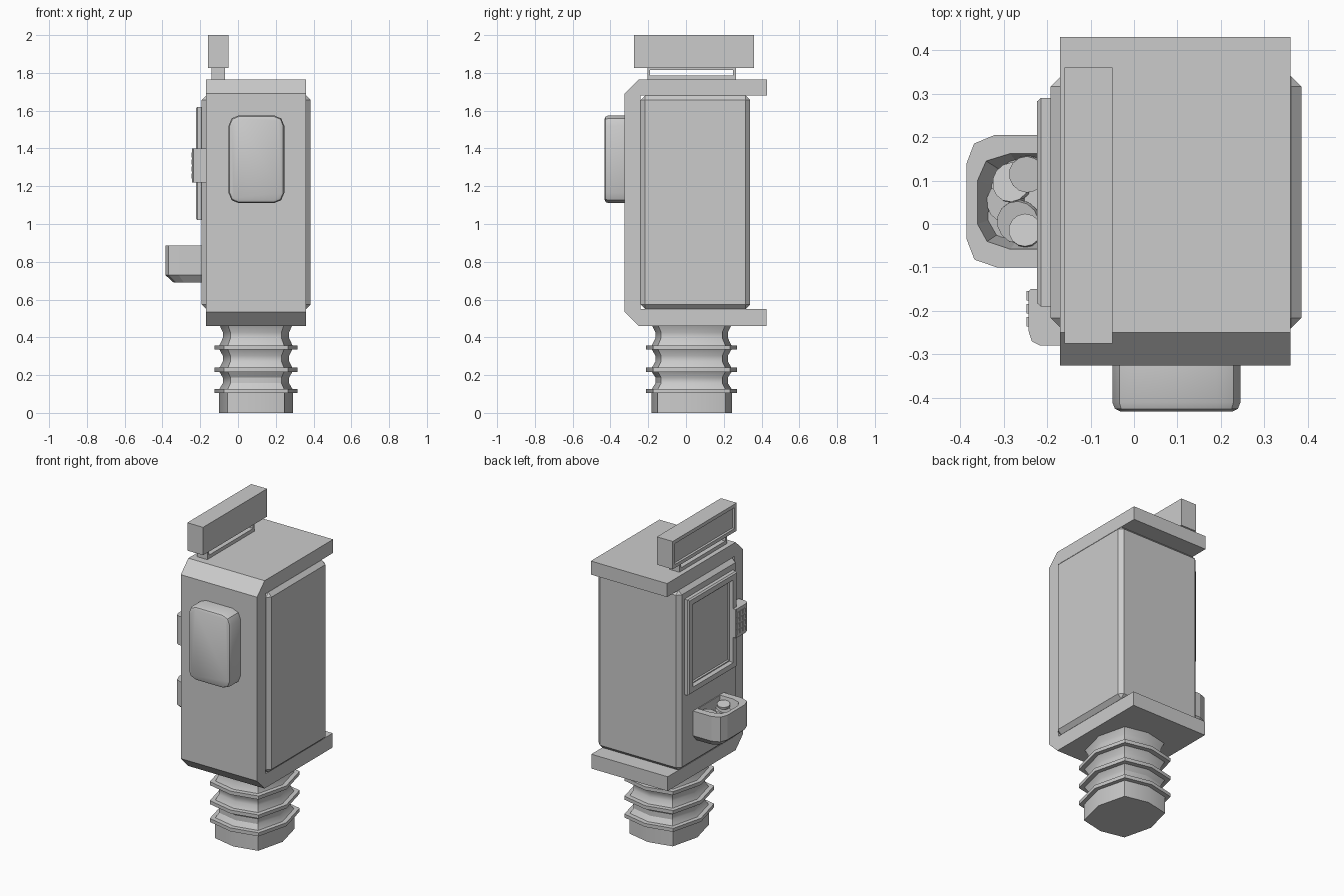
import bpy, bmesh, math
from mathutils import Matrix, Vector

if "Cube" in bpy.data.objects:
    bpy.data.objects.remove(bpy.data.objects["Cube"])


def finish(name, bm, smooth=None):
    bmesh.ops.recalc_face_normals(bm, faces=bm.faces)
    me = bpy.data.meshes.new(name)
    bm.to_mesh(me)
    bm.free()
    ob = bpy.data.objects.new(name, me)
    bpy.context.collection.objects.link(ob)
    if smooth:
        me.polygons.foreach_set("use_smooth", [True] * len(me.polygons))
        me.set_sharp_from_angle(angle=math.radians(smooth))
    return ob


def loft(name, rings, smooth=None, closed=False):
    """Skin rings of equal length; cap the ends, or join last to first."""
    bm = bmesh.new()
    rs = [[bm.verts.new(p) for p in r] for r in rings]
    pairs = list(zip(rs, rs[1:])) + ([(rs[-1], rs[0])] if closed else [])
    for a, b in pairs:
        for i in range(len(a)):
            j = (i + 1) % len(a)
            bm.faces.new((a[i], a[j], b[j], b[i]))
    if not closed:
        bm.faces.new(rs[0])
        bm.faces.new(rs[-1])
    return finish(name, bm, smooth)


def box(name, lo, hi, bevel=0, segments=1):
    lo, hi = Vector(lo), Vector(hi)
    bm = bmesh.new()
    bmesh.ops.create_cube(bm, size=1, matrix=Matrix.Translation((lo + hi) / 2)
                          @ Matrix.Diagonal((*(hi - lo), 1)))
    if bevel:
        bmesh.ops.bevel(bm, geom=bm.edges[:], offset=bevel, segments=segments,
                        profile=0.5, affect='EDGES')
    return finish(name, bm)


def yz_rect(x, y0, y1, z0, z1, d=0):
    return [(x, y0 + d, z0 + d), (x, y1 - d, z0 + d),
            (x, y1 - d, z1 - d), (x, y0 + d, z1 - d)]


def rounded(u0, u1, v0, v1, r, seg=2, d=0):
    pts = []
    for k, (u, v) in enumerate([(u1 - r, v1 - r), (u0 + r, v1 - r),
                                (u0 + r, v0 + r), (u1 - r, v0 + r)]):
        for s in range(seg + 1):
            a = math.pi / 2 * (k + s / seg)
            pts.append((u + (r - d) * math.cos(a), v + (r - d) * math.sin(a)))
    return pts


# C-shaped outer shell: front plate with roof and floor slabs
shell = [(.43, 1.765), (-.25, 1.765), (-.325, 1.69), (-.325, .535), (-.25, .46),
         (.425, .46), (.425, .55), (-.24, .55), (-.24, 1.68), (.43, 1.68)]
loft("outer_shell", [[(x, y, z) for y, z in shell] for x in (-.17, .36)])

# Inner cabinet standing proud of the shell
box("cabinet", (-.192, -.24, .55), (.385, .34, 1.68), .024)

# Ribbed pedestal with bulged-square section
section = [(.195, 0), (.15, .18), (0, .213), (-.15, .18),
           (-.195, 0), (-.15, -.18), (0, -.213), (.15, -.18)]
profile = [(0, 1), (.105, 1)]
for z, top in ((.105, .217), (.217, .336), (.336, .465)):
    profile += [(z, 1.13), (z + .022, 1.13), (z + .022, .99),
                ((z + .022 + top) / 2 - .015, .9),
                ((z + .022 + top) / 2 + .015, .9), (top, .99)]
loft("ribbed_pedestal", [[(.095 + x * s, .03 + y * s, z) for x, y in section]
                         for z, s in profile], smooth=30)

# Front cover
loft("front_cover", [[(x, y, z) for x, z in rounded(-.05, .245, 1.11, 1.575, .055, 2, d)]
                     for y, d in ((-.32, 0), (-.41, 0), (-.425, .006), (-.431, .018))], smooth=30)

# Sign with a recessed side panel, and its open support frame
sign = (-.275, .36, 1.825, 2.0)
loft("sign", [yz_rect(x, *sign, d) for x, d in
              ((-.05, 0), (-.16, 0), (-.16, .022), (-.145, .022))])
outer = (-.205, .265, 1.762, 1.828)
loft("sign_support", [yz_rect(-.14, *outer), yz_rect(-.07, *outer),
                      yz_rect(-.07, -.19, .25, 1.787, 1.814),
                      yz_rect(-.14, -.19, .25, 1.787, 1.814)], closed=True)

# Screen with a raised surround
scr = (-.19, .29, 1.02, 1.62)
loft("screen", [yz_rect(x, *scr, d) for x, d in
                ((-.185, 0), (-.214, 0), (-.223, .008), (-.223, .04),
                 (-.205, .05), (-.205, .056), (-.196, .06))])

# Keypad with button grid
loft("keypad", [[(x, y, z) for x, y in
                 [(-.165, -.28), (-.215, -.28), (-.235, -.27), (-.243, -.245),
                  (-.243, -.156), (-.238, -.15), (-.165, -.15)]] for z in (1.22, 1.40)])
for row in range(4):
    for col in range(3):
        y, z = -.236 + col * .03, 1.24 + row * .037
        box("keypad_button", (-.247, y, z), (-.24, y + .022, z + .027))

# Coin tray: chamfered hollow bin
rim = [(-.185, .205), (-.32, .205), (-.368, .185), (-.385, .14),
       (-.385, -.035), (-.367, -.082), (-.315, -.1), (-.185, -.1)]
hole = [(-.197, .162), (-.285, .162), (-.34, .145), (-.36, .10),
        (-.36, 0), (-.338, -.04), (-.285, -.058), (-.197, -.058)]


def shrink(pts, s, x0):
    return [(x0 + (x - x0) * s, .052 + (y - .052) * s) for x, y in pts]


loft("coin_tray", [[(x, y, z) for x, y in pts] for pts, z in
                   ((shrink(rim, .78, -.185), .69), (rim, .73), (rim, .885),
                    (hole, .885), (shrink(hole, .8, -.197), .76))])

# Loose coins heaped in the tray
coins = [(-.245, .115, .85, .042, 8, -10), (-.25, -.015, .855, .038, -8, -6),
         (-.265, .005, .83, .05, 12, -15), (-.295, .05, .81, .045, 5, -25),
         (-.28, .095, .82, .046, -10, -20), (-.25, .06, .815, .05, 0, -8),
         (-.3, .01, .79, .04, 10, -12), (-.26, .11, .79, .045, 4, 5)]
for x, y, z, r, ax, ay in coins:
    bm = bmesh.new()
    turn = (Matrix.Translation((x, y, z)) @ Matrix.Rotation(math.radians(ax), 4, 'X')
            @ Matrix.Rotation(math.radians(ay), 4, 'Y'))
    bmesh.ops.create_cone(bm, cap_ends=True, segments=14, radius1=r, radius2=r,
                          depth=.016, matrix=turn)
    finish("coin", bm, smooth=30)
